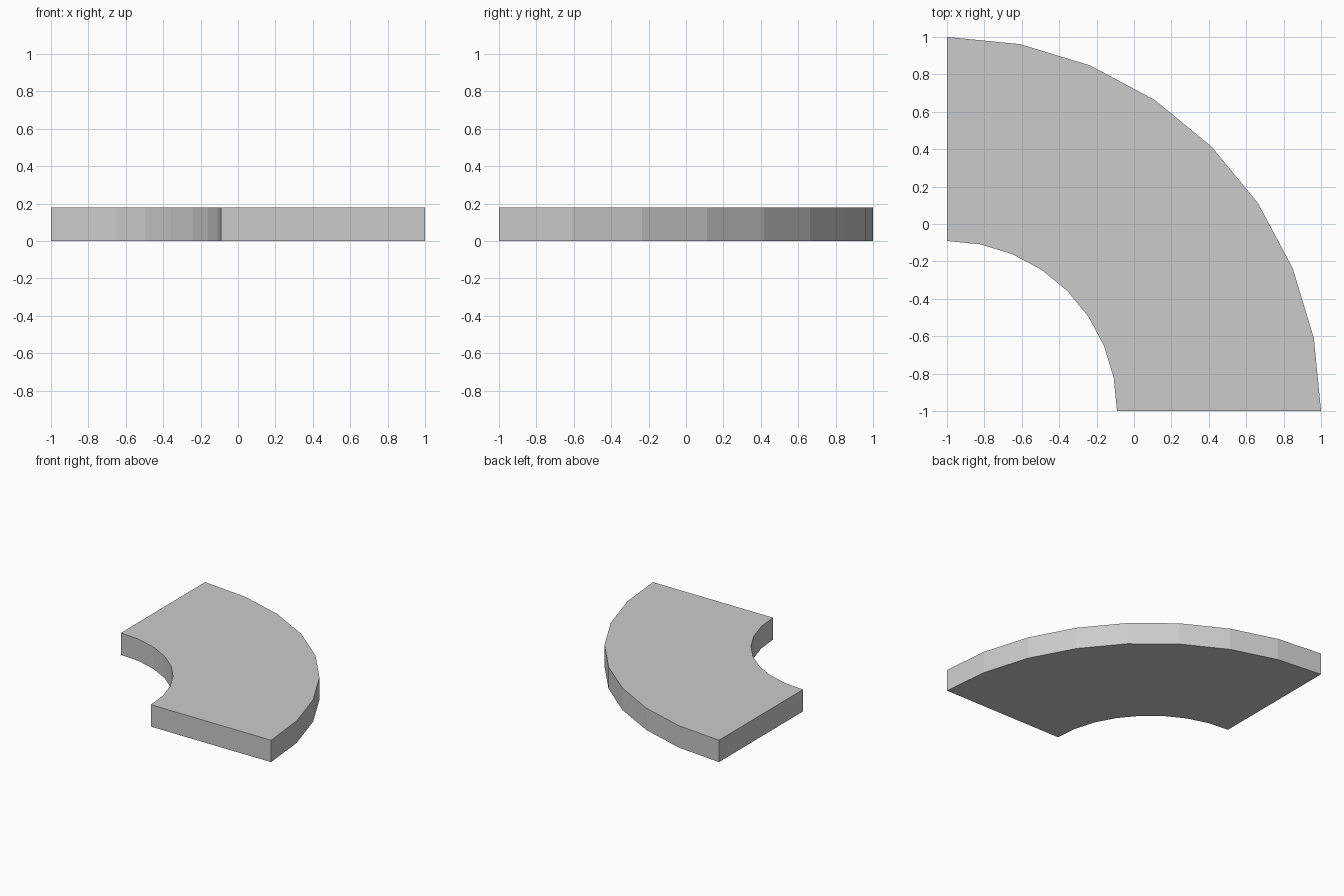
import bpy, bmesh
from math import cos, sin, pi

if "Cube" in bpy.data.objects:
    bpy.data.objects.remove(bpy.data.objects["Cube"])

SEGMENTS = 8
OUTER_R, INNER_R, HEIGHT = 2.0, 0.909, 0.18
CENTRE = -1.0  # arc centre on both x and y


def arc(radius):
    """Points of a quarter arc, from +x round to +y."""
    return [(CENTRE + radius * cos(pi / 2 * i / SEGMENTS),
             CENTRE + radius * sin(pi / 2 * i / SEGMENTS), 0)
            for i in range(SEGMENTS + 1)]


# Curved slab: quarter-ring outline extruded upwards
bm = bmesh.new()
outline = arc(OUTER_R) + arc(INNER_R)[::-1]
base = bm.faces.new([bm.verts.new(p) for p in outline])
top = bmesh.ops.extrude_face_region(bm, geom=[base], use_keep_orig=True)
bmesh.ops.translate(bm, vec=(0, 0, HEIGHT),
                    verts=[v for v in top["geom"] if isinstance(v, bmesh.types.BMVert)])
bmesh.ops.recalc_face_normals(bm, faces=bm.faces)

mesh = bpy.data.meshes.new("curved_slab")
bm.to_mesh(mesh)
bm.free()
bpy.context.collection.objects.link(bpy.data.objects.new("curved_slab", mesh))
